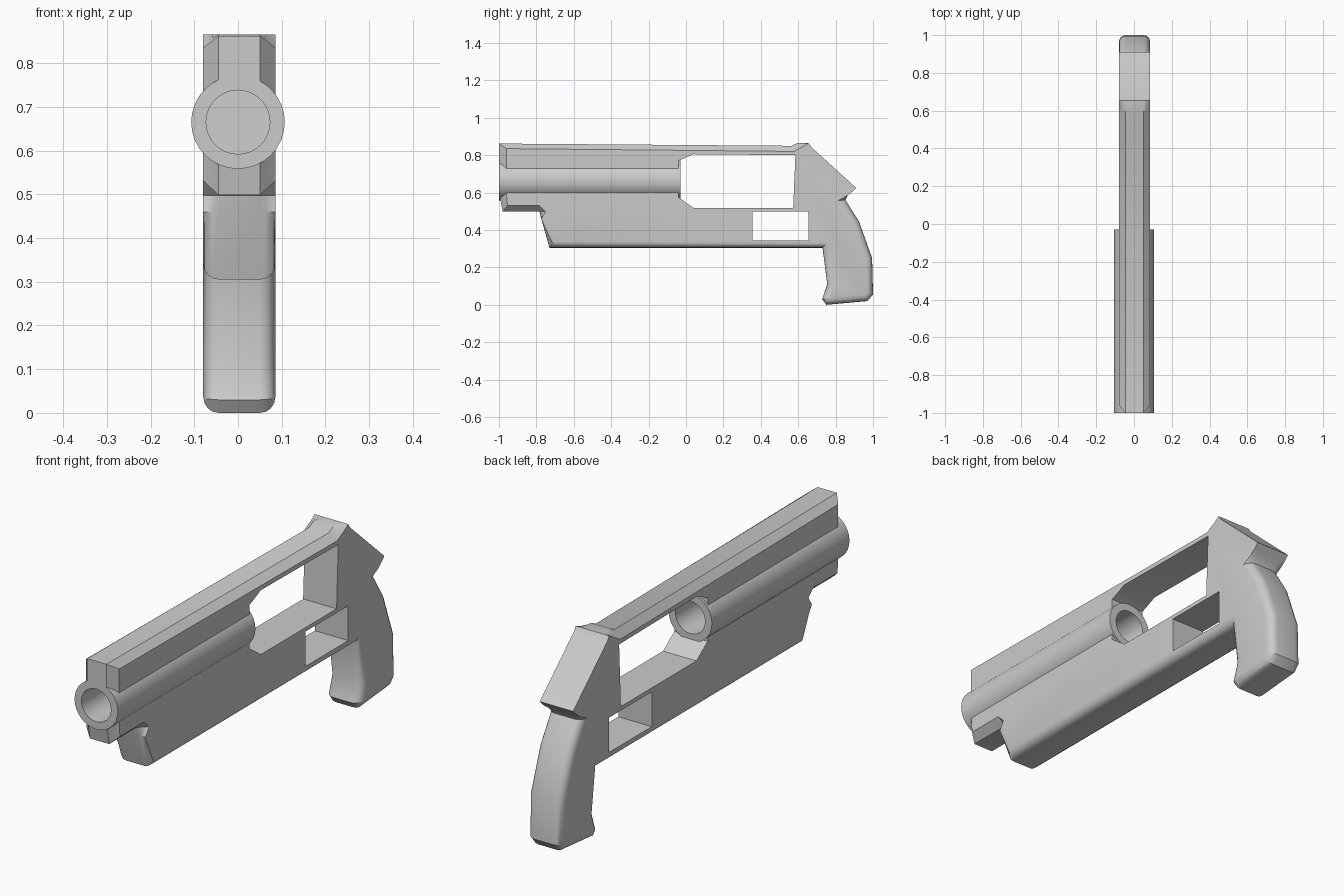
import bpy, bmesh, math
from mathutils import Vector

if "Cube" in bpy.data.objects:
    bpy.data.objects.remove(bpy.data.objects["Cube"])

HALF, EDGE, MID = 0.0825, 0.035, 0.003   # half thickness, edge treatment size, x centre


def make_object(name, bm):
    bmesh.ops.recalc_face_normals(bm, faces=bm.faces)
    mesh = bpy.data.meshes.new(name)
    bm.to_mesh(mesh)
    bm.free()
    ob = bpy.data.objects.new(name, mesh)
    bpy.context.collection.objects.link(ob)
    return ob


def loft(name, loops):
    """Skin between closed loops and cap both ends."""
    bm = bmesh.new()
    rows = [[bm.verts.new(p) for p in loop] for loop in loops]
    n = len(rows[0])
    for a, b in zip(rows, rows[1:]):
        for i in range(n):
            j = (i + 1) % n
            bm.faces.new((a[i], a[j], b[j], b[i]))
    bm.faces.new(rows[0])
    bm.faces.new(rows[-1][::-1])
    return make_object(name, bm)


def slab(name, pts, w=0.3):
    return loft(name, [[(x, y, z) for y, z in pts] for x in (-w, w)])


def circle(r, y, z=0.665, n=32):
    return [(r * math.cos(2 * math.pi * i / n), y, z + r * math.sin(2 * math.pi * i / n))
            for i in range(n)]


def cut(ob, cutter):
    cutter.hide_render = True
    mod = ob.modifiers.new("cut", 'BOOLEAN')
    mod.operation, mod.object, mod.solver = 'DIFFERENCE', cutter, 'EXACT'
    bpy.context.view_layer.objects.active = ob
    bpy.ops.object.modifier_apply(modifier=mod.name)
    bpy.data.objects.remove(cutter)


def smooth(ob):
    bpy.ops.object.select_all(action='DESELECT')
    ob.select_set(True)
    bpy.context.view_layer.objects.active = ob
    bpy.ops.object.shade_smooth_by_angle(angle=math.radians(28))


# Side profile (y, z, edge): R = rounded edge, tuple = chamfer shift, None = square
R = 'R'
profile = [
    (-1.0, 0.862, (0.04, -0.027)), (0.565, 0.85, (0.012, -0.03)),      # top rib
    (0.595, 0.865, (0.03, -0.02)), (0.655, 0.865, None), (0.668, 0.845, None),
    (0.91, 0.625, None), (0.89, 0.605, None), (0.865, 0.585, None),    # rear slope and tip
    (0.853, 0.56, R), (0.925, 0.445, R), (0.995, 0.25, R),             # grip back
    (1.0, 0.055, R), (0.97, 0.02, R),
    (0.75, 0.0, R), (0.728, 0.03, R), (0.755, 0.11, R),                # grip front
    (0.73, 0.305, R), (-0.73, 0.305, R),                               # frame underside
    (-0.774, 0.46, None), (-0.784, 0.4975, (0.034, 0)),                # frame front
    (-0.785, 0.498, (0, 0.033)),
    (-0.98, 0.498, (0.025, 0.033)), (-1.0, 0.6, (0.04, 0)),            # lug under barrel
]


def section(t):
    """Profile at t = 0 (flat middle) to 1 (outer side face)."""
    out, n = [], len(profile)
    for i, (y, z, e) in enumerate(profile):
        p = Vector((y, z))
        if e == R:
            a, b = Vector(profile[i - 1][:2]), Vector(profile[(i + 1) % n][:2])
            n1, n2 = [Vector((d.y, -d.x)).normalized() for d in (p - a, b - p)]
            p += (n1 + n2) / (1 + n1.dot(n2)) * EDGE * (1 - math.sqrt(max(0, 1 - t * t)))
        elif e:
            p += Vector(e) * t
        out.append(p)
    return out


steps = [math.sin(math.radians(a)) for a in (0, 22.5, 45, 67.5, 90)]
stations = [(-1, t) for t in reversed(steps)] + [(1, t) for t in steps]
frame = loft("frame_and_grip", [[(MID + s * (HALF - EDGE + EDGE * t), p.x, p.y)
                                 for p in section(t)] for s, t in stations])

# Openings: large upper window, small lower window, barrel seat
cut(frame, slab("upper_window", [(-0.04, 0.77), (0.04, 0.805), (0.585, 0.80),
                                 (0.573, 0.518), (0.04, 0.518), (-0.04, 0.575)]))
cut(frame, slab("lower_window", [(0.355, 0.345), (0.655, 0.345),
                                 (0.655, 0.5), (0.355, 0.5)]))
cut(frame, loft("barrel_seat", [circle(0.1, -1.1), circle(0.1, -0.032)]))
smooth(frame)

# Barrel: open tube
barrel = loft("barrel", [circle(0.107, -1.0), circle(0.107, -0.03)])
cut(barrel, loft("bore", [circle(0.073, -1.1), circle(0.073, 0.1)]))
smooth(barrel)
